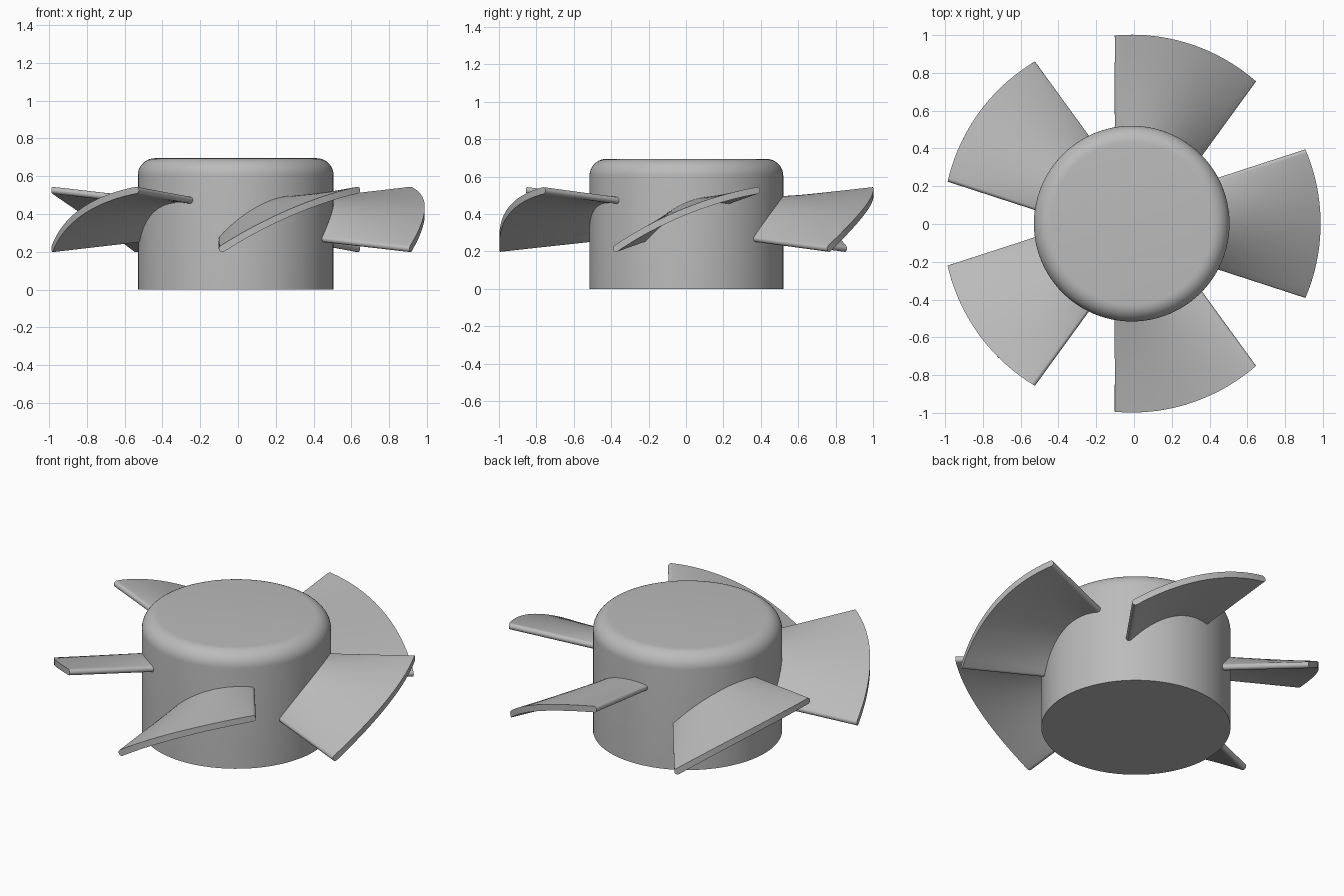
import bpy, bmesh, math
from mathutils import Vector

cube = bpy.data.objects.get("Cube")
if cube:
    bpy.data.objects.remove(cube, do_unlink=True)

CENTRE = Vector((-0.012, 0.002, 0))
HUB_R, HUB_H, FILLET = 0.518, 0.695, 0.09
BLADES, HALF_T = 5, 0.018

grey = bpy.data.materials.new("plain grey")
grey.use_nodes = True
grey.diffuse_color = (0.5, 0.5, 0.5, 1)
grey.node_tree.nodes["Principled BSDF"].inputs["Base Color"].default_value = grey.diffuse_color


def finish(name, bm):
    bmesh.ops.recalc_face_normals(bm, faces=bm.faces)
    mesh = bpy.data.meshes.new(name)
    bm.to_mesh(mesh)
    bm.free()
    mesh.materials.append(grey)
    obj = bpy.data.objects.new(name, mesh)
    obj.location = CENTRE
    bpy.context.collection.objects.link(obj)
    bpy.ops.object.select_all(action="DESELECT")
    obj.select_set(True)
    bpy.context.view_layer.objects.active = obj
    bpy.ops.object.shade_smooth_by_angle(angle=math.radians(35))
    return obj


# Hub: closed drum with a rounded top rim
def make_hub():
    bm = bmesh.new()
    profile = [(HUB_R, 0)]
    for i in range(11):
        a = math.pi / 2 * i / 10
        profile.append((HUB_R - FILLET + FILLET * math.cos(a),
                        HUB_H - FILLET + FILLET * math.sin(a)))
    n = 96
    rings = [[bm.verts.new((r * math.cos(math.tau * k / n), r * math.sin(math.tau * k / n), z))
              for k in range(n)] for r, z in profile]
    for lower, upper in zip(rings, rings[1:]):
        for k in range(n):
            m = (k + 1) % n
            bm.faces.new((lower[k], lower[m], upper[m], upper[k]))
    bm.faces.new(rings[0])
    bm.faces.new(rings[-1])
    return finish("hub", bm)


def mix(a, b, t):
    return a + (b - a) * t


# Blade cross-section at radius r: cambered strip with rounded long edges
def section(r, steps=20, cap=6):
    t = (r - 0.5) / 0.5
    half = r * (math.radians(18) + math.asin(0.09 / r)) - HALF_T
    mid = mix(0.443, 0.416, t)
    rise = mix(0.1, 0.155, t)
    camber = mix(0.072, 0.045, t)
    top, bottom = [], []
    for i in range(steps + 1):
        s = 2 * i / steps - 1
        p = Vector((half * s, mid + rise * s - camber * s * s))
        d = Vector((half, rise - 2 * camber * s)).normalized()
        n = Vector((-d.y, d.x))
        # quarter-round sweeps at both ends
        if i == 0:
            angles = [math.pi / 2 * (1 - k / cap) for k in range(cap + 1)]
            sign = -1
        elif i == steps:
            angles = [math.pi / 2 * k / cap for k in range(cap + 1)]
            sign = 1
        else:
            angles, sign = [0], 0
        for a in angles:
            along = d * (sign * HALF_T * math.sin(a))
            across = n * (HALF_T * max(math.cos(a), 0.001))
            top.append(p + along + across)
            bottom.append(p + along - across)
    return top + bottom[::-1]


def make_blade(index):
    bm = bmesh.new()
    base = math.tau * index / BLADES
    rings = []
    for j in range(13):
        r = mix(0.46, 1.0, j / 12)
        rings.append([bm.verts.new((r * math.cos(base + u / r), r * math.sin(base + u / r), z))
                      for u, z in section(r)])
    n = len(rings[0])
    for inner, outer in zip(rings, rings[1:]):
        for k in range(n):
            m = (k + 1) % n
            bm.faces.new((inner[k], inner[m], outer[m], outer[k]))
    # Close root and tip with strips of quads
    for ring in (rings[0], rings[-1]):
        for k in range(n // 2 - 1):
            bm.faces.new((ring[k], ring[k + 1], ring[n - 2 - k], ring[n - 1 - k]))
    return finish(f"blade_{index + 1}", bm)


make_hub()
for i in range(BLADES):
    make_blade(i)
